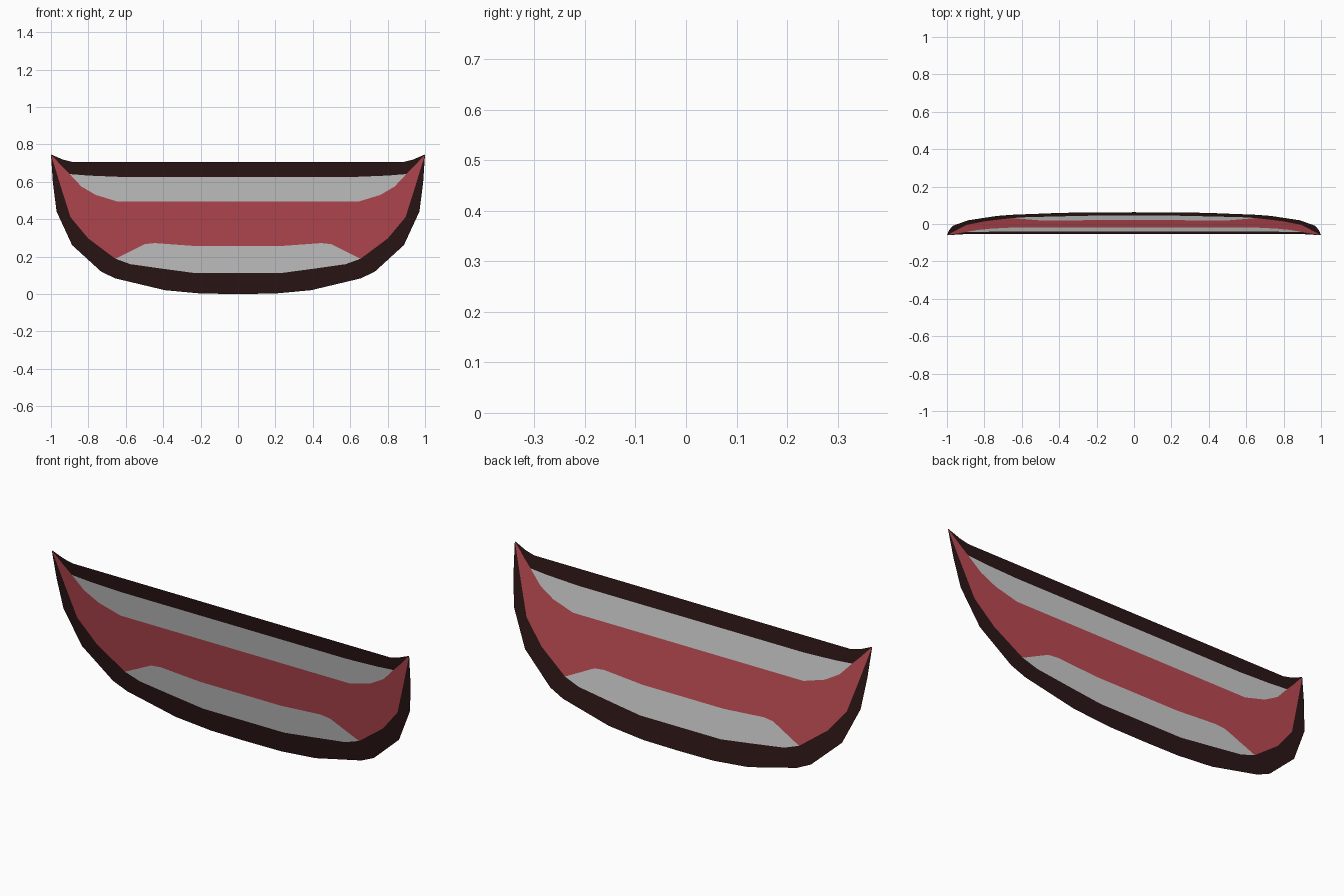
import bpy, bmesh

if "Cube" in bpy.data.objects:
    bpy.data.objects.remove(bpy.data.objects["Cube"])

# Half profiles (x, z) from the centre line outwards
lip_top = [(0, .71), (.75, .71), (.887, .71), (.935, .722), (1, .75)]
lip_bottom = [(0, .004), (.196, .006), (.39, .024), (.655, .087), (.73, .122),
              (.887, .265), (.97, .445), (.99, .60), (1, .75)]
gum_top = [(0, .63), (.63, .63), (.80, .637), (.90, .645)]
corner_top = [(.90, .645), (.94, .685), (1, .75)]
gum_bottom = [(0, .115), (.226, .115), (.39, .137), (.575, .163), (.655, .192)]
corner_side = [(.655, .192), (.80, .30), (.896, .415), (.945, .57), (1, .75)]
upper_tooth_edge = [(0, .498), (.644, .498), (.76, .533), (.837, .578), (.90, .645)]
lower_tooth_edge = [(0, .26), (.226, .26), (.446, .276), (.50, .27), (.655, .192)]


def material(name, rgb):
    m = bpy.data.materials.new(name)
    m.diffuse_color = (*rgb, 1)
    m.use_nodes = True
    m.node_tree.nodes["Principled BSDF"].inputs["Base Color"].default_value = m.diffuse_color
    return m


def panel(name, lower, upper, mat=None):
    """Flat mirrored panel between two half profiles, on the leaning mouth plane."""
    outline = list(dict.fromkeys(lower + upper[::-1]))
    bm = bmesh.new()
    face = bm.faces.new([bm.verts.new((x, .0635 - z * .165, z - .004)) for x, z in outline])
    bmesh.ops.triangulate(bm, faces=[face])
    mesh = bpy.data.meshes.new(name)
    bm.to_mesh(mesh)
    bm.free()
    if mat:
        mesh.materials.append(mat)
    obj = bpy.data.objects.new(name, mesh)
    bpy.context.collection.objects.link(obj)
    obj.modifiers.new("Mirror", 'MIRROR').use_clip = True
    return obj


dark = material("lip_dark", (.025, .008, .008))
red = material("mouth_red", (.50, .07, .085))

# Lips
panel("upper_lip", gum_top + corner_top, lip_top, dark)
panel("lower_lip", lip_bottom, gum_bottom + corner_side, dark)
# Teeth
panel("upper_teeth", upper_tooth_edge, gum_top)
panel("lower_teeth", gum_bottom, lower_tooth_edge)
# Mouth interior
panel("mouth_interior", lower_tooth_edge + corner_side, upper_tooth_edge + corner_top, red)
